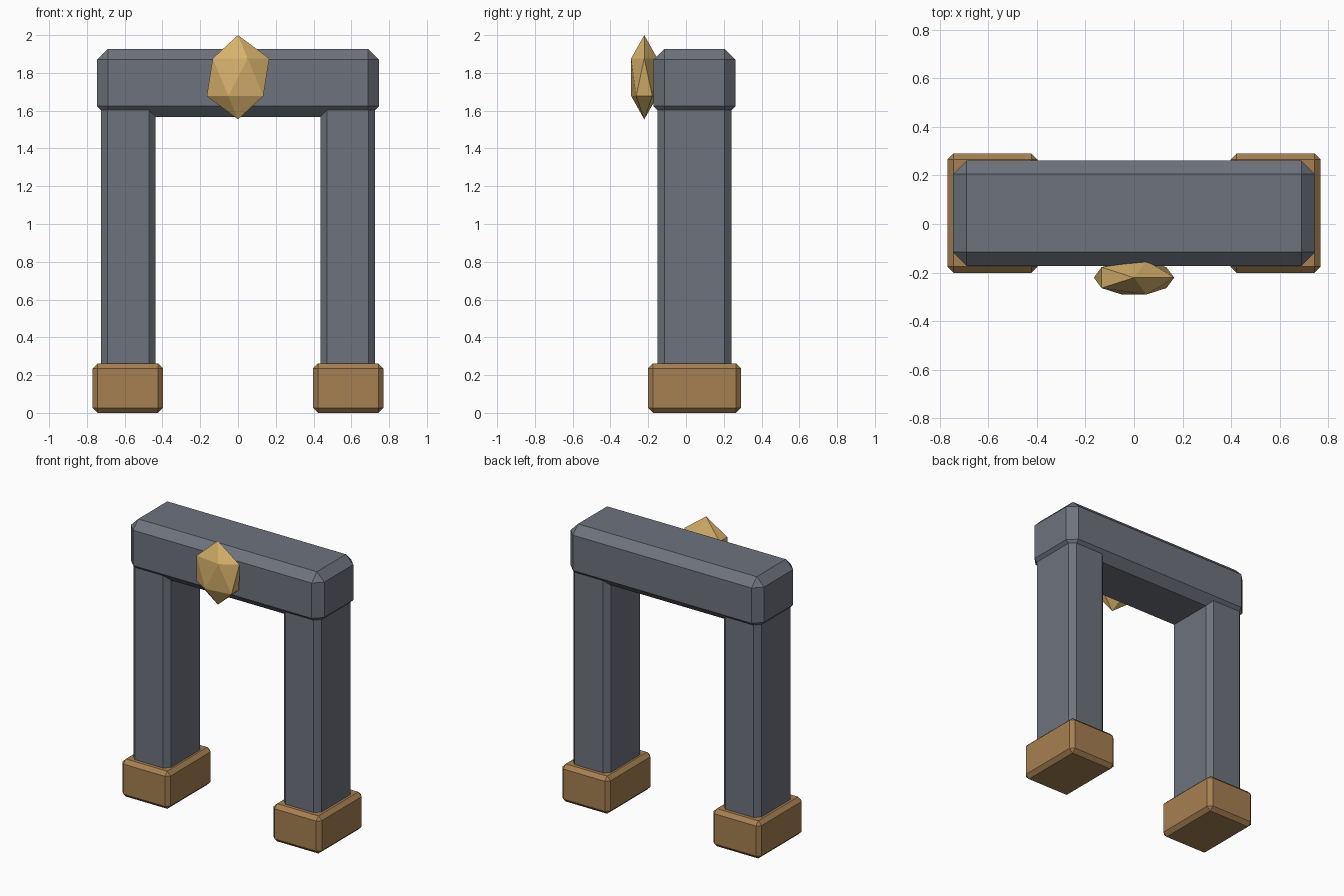
import bpy, bmesh
from mathutils import Matrix

if "Cube" in bpy.data.objects:
    bpy.data.objects.remove(bpy.data.objects["Cube"])


def material(name, color):
    m = bpy.data.materials.new(name)
    m.diffuse_color = (*color, 1)
    m.use_nodes = True
    m.node_tree.nodes["Principled BSDF"].inputs["Base Color"].default_value = m.diffuse_color
    return m


STONE = material("slate", (0.155, 0.17, 0.205))
BRONZE = material("bronze", (0.38, 0.215, 0.085))
GOLD = material("gold", (0.68, 0.44, 0.15))
Y = 0.045  # depth centre of the arch


def add_object(name, bm, mat):
    me = bpy.data.meshes.new(name)
    bm.to_mesh(me)
    bm.free()
    me.materials.append(mat)
    ob = bpy.data.objects.new(name, me)
    bpy.context.collection.objects.link(ob)


def chamfered_box(name, center, size, chamfer, mat):
    bm = bmesh.new()
    bmesh.ops.create_cube(bm, size=1,
                          matrix=Matrix.Translation(center) @ Matrix.Diagonal((*size, 1)))
    bmesh.ops.bevel(bm, geom=bm.edges[:], offset=chamfer, segments=1,
                    profile=0.5, affect='EDGES')
    add_object(name, bm, mat)


# Posts with bronze feet
for side, s in (("left", -1), ("right", 1)):
    chamfered_box(side + "_foot", (s * 0.583, Y, 0.131), (0.372, 0.492, 0.262), 0.026, BRONZE)
    chamfered_box(side + "_post", (s * 0.581, Y, 0.875), (0.29, 0.392, 1.74), 0.036, STONE)

# Lintel across the top
chamfered_box("lintel", (0, Y, 1.747), (1.492, 0.434, 0.36), 0.057, STONE)

# Faceted keystone gem on the front
bm = bmesh.new()
bmesh.ops.create_icosphere(
    bm, subdivisions=1, radius=1,
    matrix=Matrix.Translation((0, -0.221, 1.777)) @ Matrix.Diagonal((0.185, 0.0815, 0.223, 1)))
add_object("keystone_gem", bm, GOLD)
